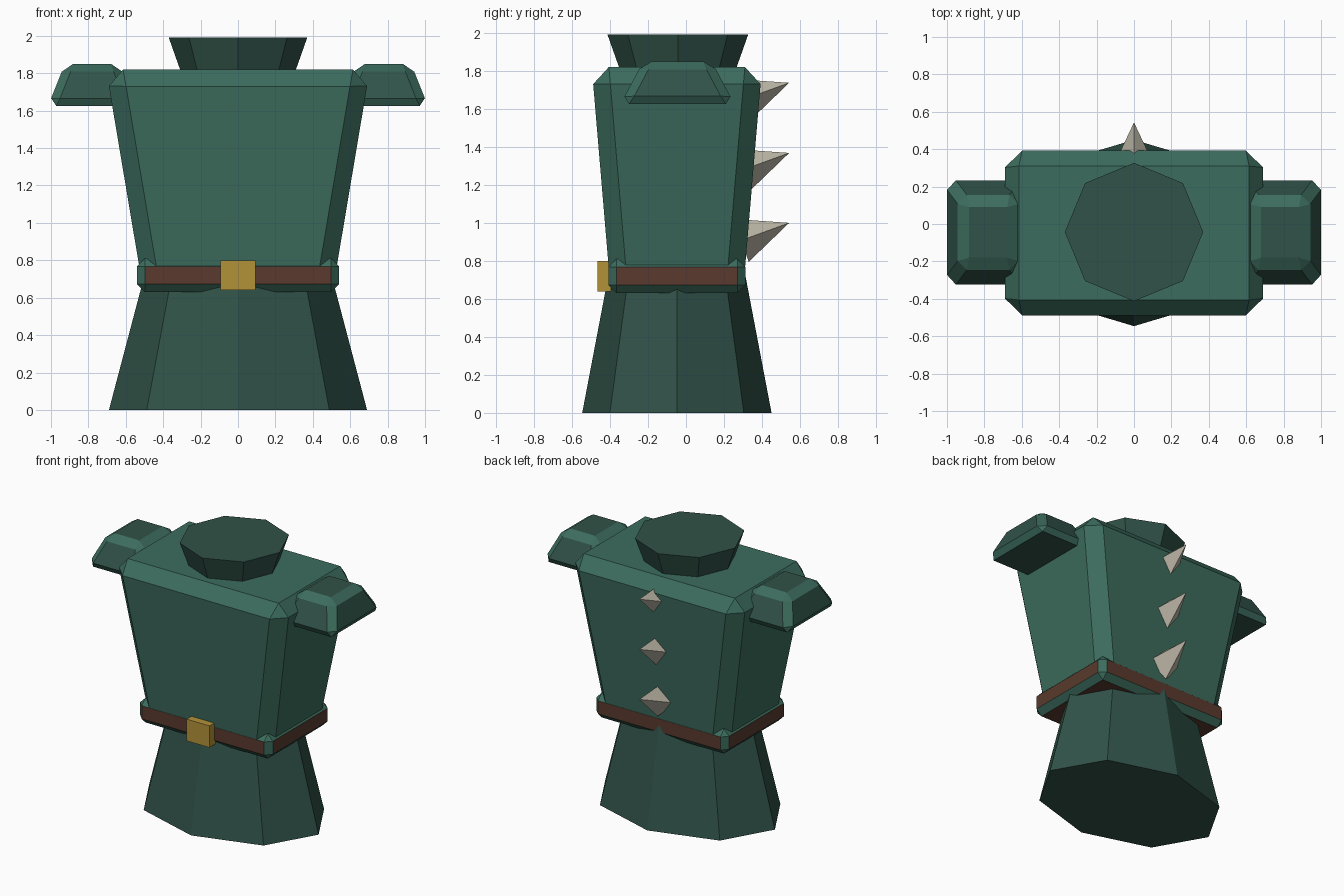
import bpy, bmesh
from math import radians, sin, cos
from mathutils import Matrix, Vector

if "Cube" in bpy.data.objects:
    bpy.data.objects.remove(bpy.data.objects["Cube"])

CY = -0.048  # the body sits slightly forward of the spikes


def material(name, rgb):
    m = bpy.data.materials.new(name)
    m.diffuse_color = (*rgb, 1)
    m.use_nodes = True
    m.node_tree.nodes["Principled BSDF"].inputs["Base Color"].default_value = m.diffuse_color
    return m


GREEN = material("green_cloth", (0.045, 0.15, 0.11))
DARK = material("dark_green_cloth", (0.030, 0.085, 0.065))
LEATHER = material("brown_leather", (0.10, 0.042, 0.026))
BRASS = material("brass", (0.45, 0.29, 0.04))
BONE = material("bone", (0.50, 0.47, 0.38))


def finish(name, bm, mats):
    bmesh.ops.recalc_face_normals(bm, faces=bm.faces)
    mesh = bpy.data.meshes.new(name)
    bm.to_mesh(mesh)
    bm.free()
    for m in mats:
        mesh.materials.append(m)
    obj = bpy.data.objects.new(name, mesh)
    bpy.context.collection.objects.link(obj)
    return obj


def block(name, x, y, z0, z1, bottom, top, mats, bevel=0):
    """Tapered box with half sizes bottom/top; chamfers use the first material."""
    bm = bmesh.new()
    bmesh.ops.create_cube(bm, size=2)
    for v in bm.verts:
        hx, hy = top if v.co.z > 0 else bottom
        v.co = (x + v.co.x * hx, y + v.co.y * hy, z1 if v.co.z > 0 else z0)
    for f in bm.faces:
        f.material_index = len(mats) - 1
    if bevel:
        bmesh.ops.bevel(bm, geom=bm.edges[:], offset=bevel, segments=1,
                        affect='EDGES', profile=0.5, material=0)
    return finish(name, bm, mats)


def cone(name, sides, r0, r1, height, matrix, mat):
    bm = bmesh.new()
    bmesh.ops.create_cone(bm, cap_ends=True, segments=sides, radius1=r0,
                          radius2=r1, depth=height, matrix=matrix)
    bmesh.ops.remove_doubles(bm, verts=bm.verts, dist=1e-5)
    return finish(name, bm, [mat])


# Torso: box widening to the shoulders, chamfered all round
block("torso", 0, CY, 0.66, 1.82, (0.51, 0.35), (0.705, 0.448), [GREEN], 0.09)

# Flared eight-sided skirt and collar
cone("skirt", 8, 0.69, 0.50, 0.72,
     Matrix.Translation((0, CY, 0.36)) @ Matrix.Diagonal((1, 0.722, 1, 1)), DARK)
cone("collar", 8, 0.285, 0.37, 0.24, Matrix.Translation((0, CY + 0.005, 1.87)), DARK)

# Belt with green trim chamfers, and its buckle
block("belt", 0, CY, 0.63, 0.81, (0.54, 0.36), (0.54, 0.36), [GREEN, LEATHER], 0.042)
block("buckle", 0, -0.425, 0.64, 0.80, (0.093, 0.04), (0.093, 0.04), [BRASS])

# Shoulder pads
for side, label in ((-1, "left"), (1, "right")):
    block(label + "_shoulder_pad", side * 0.78, CY + 0.003, 1.625, 1.85,
          (0.236, 0.30), (0.146, 0.18), [GREEN, DARK], 0.045)

# Back spikes: four-sided, tilted upward, tips in a vertical row
tilt, length = radians(20), 0.27
axis = Vector((0, cos(tilt), sin(tilt)))
for i, tip_z in enumerate((1.0, 1.368, 1.737)):
    centre = Vector((0, 0.543, tip_z)) - axis * length / 2
    cone(f"back_spike_{i + 1}", 4, 0.12, 0, length,
         Matrix.Translation(centre) @ Matrix.Rotation(tilt - radians(90), 4, 'X'), BONE)
